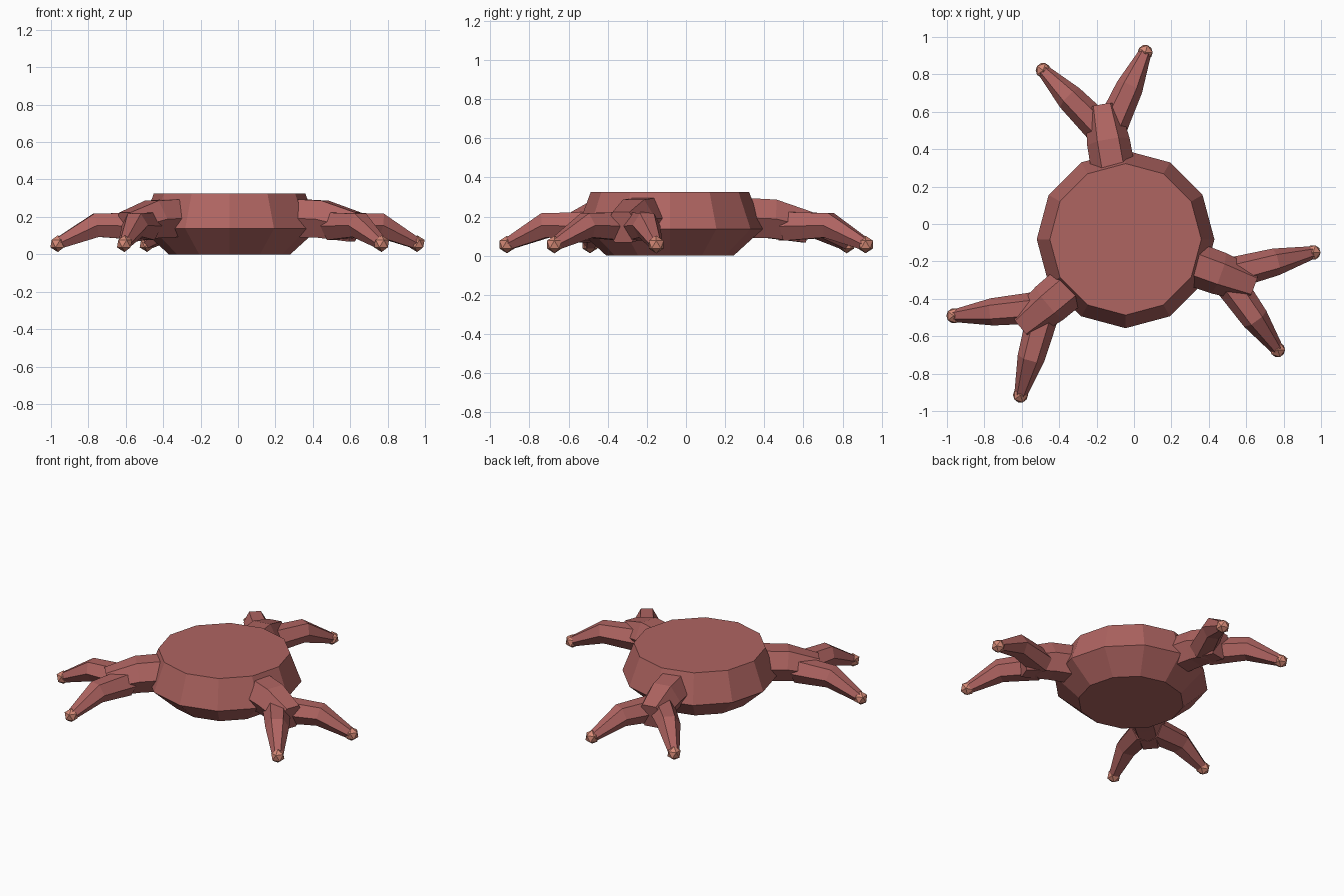
import bpy, bmesh, math
from mathutils import Vector

if "Cube" in bpy.data.objects:
    bpy.data.objects.remove(bpy.data.objects["Cube"])

CENTRE = Vector((-0.045, -0.082, 0))


def material(name, rgb):
    m = bpy.data.materials.new(name)
    m.diffuse_color = (*rgb, 1)
    m.use_nodes = True
    m.node_tree.nodes["Principled BSDF"].inputs["Base Color"].default_value = m.diffuse_color
    return m


RED = material("dusty red", (0.43, 0.128, 0.12))
SALMON = material("salmon", (0.66, 0.25, 0.18))


def finish(bm, name, mat):
    bmesh.ops.recalc_face_normals(bm, faces=bm.faces)
    mesh = bpy.data.meshes.new(name)
    bm.to_mesh(mesh)
    bm.free()
    mesh.materials.append(mat)
    obj = bpy.data.objects.new(name, mesh)
    bpy.context.collection.objects.link(obj)
    return obj


def loft(name, path, sides, mat, upright=False):
    """Skin rings of (point, radius) along a path, with capped ends."""
    bm = bmesh.new()
    pts = [Vector(p) for p, r in path]
    rings = []
    for i, (p, r) in enumerate(path):
        t = (pts[min(i + 1, len(pts) - 1)] - pts[max(i - 1, 0)]).normalized()
        side = Vector((1, 0, 0)) if upright else t.cross(Vector((0, 0, 1))).normalized()
        up = side.cross(t)
        ring = []
        for k in range(sides):
            a = math.tau * k / sides
            ring.append(bm.verts.new(pts[i] + r * (math.cos(a) * side + math.sin(a) * up)))
        rings.append(ring)
    for a, b in zip(rings, rings[1:]):
        for k in range(sides):
            n = (k + 1) % sides
            bm.faces.new((a[k], a[n], b[n], b[k]))
    bm.faces.new(rings[0])
    bm.faces.new(rings[-1])
    return finish(bm, name, mat)


def polar(r, degrees, z):
    a = math.radians(degrees)
    return CENTRE + Vector((r * math.cos(a), r * math.sin(a), z))


# Twelve-sided body, widest below the middle
loft("body", [(CENTRE, 0.325), (CENTRE + Vector((0, 0, 0.137)), 0.475),
              (CENTRE + Vector((0, 0, 0.325)), 0.405)], 12, RED, upright=True)

# Three forked arms
for n, angle in enumerate((100, 220, 340), 1):
    loft(f"arm_{n}_stem", [(polar(0.34, angle, 0.195), 0.118),
                           (polar(0.53, angle, 0.188), 0.115),
                           (polar(0.715, angle, 0.145), 0.092)], 6, RED)
    for label, s in (("right", -1), ("left", 1)):
        tip = polar(1.005, angle + 16 * s, 0.057)
        loft(f"arm_{n}_{label}_finger", [(polar(0.60, angle + 2.5 * s, 0.15), 0.085),
                                         (polar(0.813, angle + 11.5 * s, 0.155), 0.073),
                                         (tip, 0.034)], 6, RED)
        # Faceted ball at the fingertip
        bm = bmesh.new()
        bmesh.ops.create_icosphere(bm, subdivisions=1, radius=0.045)
        finish(bm, f"arm_{n}_{label}_fingertip", SALMON).location = tip
